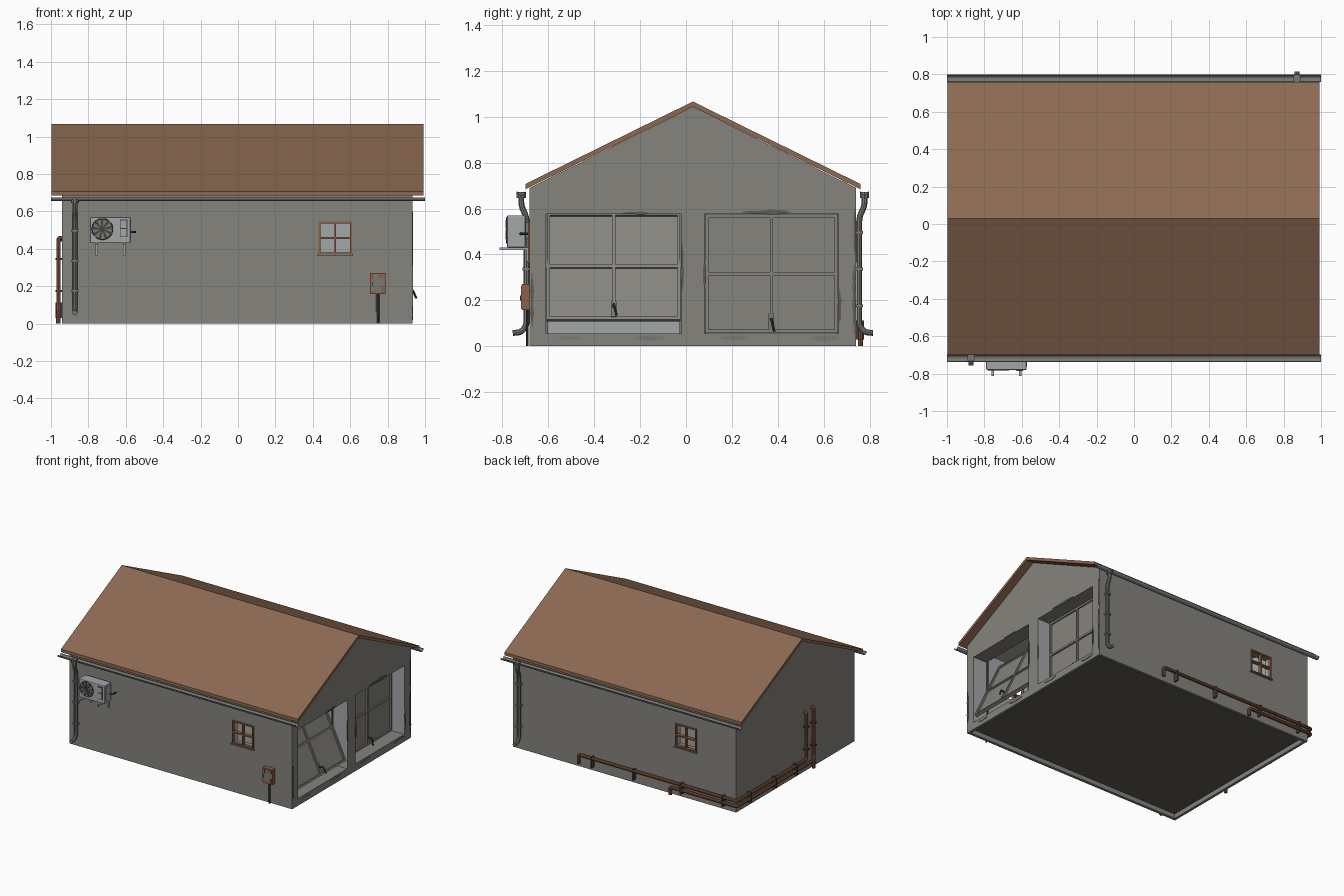
import bpy, bmesh, math, random
from mathutils import Vector, Matrix

if "Cube" in bpy.data.objects:
    bpy.data.objects.remove(bpy.data.objects["Cube"])
random.seed(4)


def mat(name, r, g, b):
    m = bpy.data.materials.new(name)
    m.diffuse_color = (r, g, b, 1)
    m.use_nodes = True
    m.node_tree.nodes["Principled BSDF"].inputs["Base Color"].default_value = m.diffuse_color
    return m


WALL = mat("wall concrete", .235, .228, .205)
LIGHT = mat("light grey", .37, .385, .395)
ROOF = mat("roof brown", .262, .141, .083)
RUST = mat("rust", .27, .115, .06)
METAL = mat("gutter metal", .19, .19, .178)
DARK = mat("dark metal", .05, .05, .048)
CHIP = mat("exposed mortar", .11, .107, .098)


def make(name, verts, faces, m, matrix=None):
    me = bpy.data.meshes.new(name)
    me.from_pydata(verts, [], faces)
    bm = bmesh.new()
    bm.from_mesh(me)
    bmesh.ops.recalc_face_normals(bm, faces=bm.faces)
    if matrix:
        bm.transform(matrix)
    bm.to_mesh(me)
    bm.free()
    me.materials.append(m)
    ob = bpy.data.objects.new(name, me)
    bpy.context.collection.objects.link(ob)
    return ob


def prism(name, prof, a, b, m, axis='x', matrix=None):
    """Extrude a 2D profile from a to b along x (profile y,z) or y (profile x,z)."""
    f = (lambda p, t: (t, p[0], p[1])) if axis == 'x' else (lambda p, t: (p[0], t, p[1]))
    n = len(prof)
    faces = [tuple(range(n)), tuple(range(n, 2 * n))]
    faces += [(i, (i + 1) % n, n + (i + 1) % n, n + i) for i in range(n)]
    return make(name, [f(p, a) for p in prof] + [f(p, b) for p in prof], faces, m, matrix)


def box(name, x0, x1, y0, y1, z0, z1, m, matrix=None):
    return prism(name, [(y0, z0), (y1, z0), (y1, z1), (y0, z1)], x0, x1, m, 'x', matrix)


def tube(name, pts, r, m, bend=.03, matrix=None):
    """Round pipe through points, with filleted corners."""
    P = [Vector(p) for p in pts]
    path = [P[0]]
    for a, b, c in zip(P, P[1:], P[2:]):
        d = min(bend, (a - b).length * .45, (c - b).length * .45)
        s, e = b + (a - b).normalized() * d, b + (c - b).normalized() * d
        path += [s * (1 - t) ** 2 + b * 2 * t * (1 - t) + e * t * t for t in (0, .25, .5, .75, 1)]
    path.append(P[-1])
    cu = bpy.data.curves.new(name, 'CURVE')
    cu.dimensions = '3D'
    cu.bevel_depth, cu.bevel_resolution, cu.use_fill_caps = r, 3, True
    sp = cu.splines.new('POLY')
    sp.points.add(len(path) - 1)
    for q, p in zip(sp.points, path):
        q.co = (*(matrix @ p if matrix else p), 1)
    cu.materials.append(m)
    ob = bpy.data.objects.new(name, cu)
    bpy.context.collection.objects.link(ob)
    bpy.ops.object.select_all(action='DESELECT')
    bpy.context.view_layer.objects.active = ob
    ob.select_set(True)
    bpy.ops.object.convert(target='MESH')
    bpy.ops.object.shade_smooth_by_angle()
    return ob


YC = .03


def house(half, base, eave, ridge):
    return [(YC - half, base), (YC + half, base), (YC + half, eave), (YC, ridge), (YC - half, eave)]


# Walls: hollow shell with door and window openings and a recess under the floor
walls = prism("walls", house(.711, 0, .69, 1.043), -.94, .932, WALL)
DOORS = [(-.61, -.02), (.08, .665)]
cuts = [prism("room_cutter", house(.655, .055, .65, .973), -.885, .815, LIGHT),
        box("under_cutter", -.92, .912, -.66, .72, -.1, .035, WALL),
        box("front_window_cutter", .435, .605, -.8, -.5, .375, .54, LIGHT),
        box("back_window_cutter", -.605, -.435, .6, .9, .375, .54, LIGHT)]
cuts += [box("door_cutter", .7, 1.1, a, b, .055, .575, LIGHT) for a, b in DOORS]
bpy.context.view_layer.objects.active = walls
for c in cuts:
    md = walls.modifiers.new("cut", 'BOOLEAN')
    md.operation, md.solver, md.object = 'DIFFERENCE', 'EXACT', c
    bpy.ops.object.modifier_apply(modifier=md.name)
    bpy.data.objects.remove(c)
me = walls.data
me.materials.clear()
for m in (WALL, LIGHT, CHIP):
    me.materials.append(m)
for p in me.polygons:
    c, n = p.center, p.normal
    inside = abs(c.x + .004) < .93 and abs(c.y - YC) < .705 and c.z > .045
    p.material_index = 1 if inside and abs(n.z) < .3 else (2 if n.z < -.9 and c.z > .01 and c.z < .1 else 0)

# Roof
ez, rz = .707, 1.066
prism("roof", [(YC - .73, ez), (YC, rz), (YC + .73, ez), (YC + .73, ez - .023),
               (YC, rz - .023), (YC - .73, ez - .023)], -.997, .993, ROOF)


# Gutters and downspouts, mirrored front to back
def arc(cy, cz, r, a0, a1, n=8):
    return [(cy + r * math.cos(a0 + (a1 - a0) * i / n), cz + r * math.sin(a0 + (a1 - a0) * i / n)) for i in range(n + 1)]


for s, side, x in ((-1, "front", -.872), (1, "back", .872)):
    gy = YC + s * .748
    g = arc(gy, .675, .02, math.pi, 2 * math.pi) + arc(gy, .675, .016, 2 * math.pi, math.pi)
    prism(side + "_gutter", g, -1, 1, METAL)
    wy = YC + s * .725
    tube(side + "_downspout", [(x, gy, .67), (x, gy, .61), (x, wy, .565), (x, wy, .09),
                               (x, wy + s * .025, .06), (x, wy + s * .06, .058)], .0135, METAL)
    tube(side + "_funnel", [(x, gy, .645), (x, gy, .672)], .021, METAL)
    for z in (.17, .33, .49):
        box(side + "_downspout_clamp", x - .018, x + .018, wy - .017, wy + .017, z, z + .012, METAL)


# Windows: rusty frame, crossbars and sill
def window(name, x0, y, out):
    x1, z0, z1, t = x0 + .18, .37, .545, .01
    ya, yb = sorted((y - out * .018, y + out * .008))
    xm, zm = (x0 + x1) / 2, (z0 + z1) / 2
    for a, b, c, d in ((x0, x0 + t, z0, z1), (x1 - t, x1, z0, z1), (x0, x1, z0, z0 + t), (x0, x1, z1 - t, z1),
                       (xm - .005, xm + .005, z0, z1), (x0, x1, zm - .005, zm + .005)):
        box(name + "_frame", a, b, ya, yb, c, d, RUST)
    box(name + "_sill", x0 - .006, x1 + .006, *sorted((y, y + out * .015)), z0 - .006, z0 + .002, METAL)


window("front_window", .43, -.681, -1)
window("back_window", -.61, .741, 1)


# Garage doors in local space: x out, y along wall, z up from the bottom edge
def door(name, y0, y1, h, M):
    box(name + "_panel", -.012, 0, y0, y1, 0, h, WALL, M)
    ym, t = (y0 + y1) / 2, .014
    for a, b, c, d in ((y0, y0 + t, 0, h), (y1 - t, y1, 0, h), (y0, y1, 0, t), (y0, y1, h - t, h),
                       (ym - t / 2, ym + t / 2, 0, h), (y0, y1, h / 2 - t / 2, h / 2 + t / 2)):
        box(name + "_bar", 0, .011, a, b, c, d, WALL, M)
    box(name + "_handle_plate", .011, .015, ym - .012, ym + .012, .012, .085, METAL, M)
    tube(name + "_handle", [(.012, ym, .06), (.045, ym, .06), (.045, ym + .012, .005)], .006, DARK, .012, M)


door("tilted_door", -.607, -.023, .515,
     Matrix.Translation((.915, 0, .112)) @ Matrix.Rotation(-math.radians(25), 4, 'Y'))
door("closed_door", .083, .662, .515, Matrix.Translation((.82, 0, .058)))

# Door tracks inside the openings
for a, b in DOORS:
    for y in (a, b - .008):
        box("door_track", .80, .812, y, y + .008, .055, .575, METAL)


# Broken plaster: ragged thin plates on the door wall
def chip(y0, y1, z0, z1, m, n=9):
    tall = (z1 - z0) > (y1 - y0)
    lo, hi = [], []
    for i in range(n + 1):
        t, e = i / n, math.sin(math.pi * i / n) ** .5 if 0 < i < n else .1
        w = e * random.uniform(.45, 1) / 2
        if tall:
            ym = (y0 + y1) / 2
            lo.append((ym - w * (y1 - y0), z0 + t * (z1 - z0)))
            hi.append((ym + w * (y1 - y0), z0 + t * (z1 - z0)))
        else:
            zm = (z0 + z1) / 2
            lo.append((y0 + t * (y1 - y0), zm - w * (z1 - z0)))
            hi.append((y0 + t * (y1 - y0), zm + w * (z1 - z0)))
    prism("broken_plaster", lo + hi[::-1], .928, .936, m)


for c in ((-.28, -.16, .572, .588), (.24, .46, .572, .596), (-.025, -.008, .24, .45), (.072, .088, .25, .37),
          (.66, .68, .1, .25)):
    chip(*c, CHIP)
for c in ((-.22, -.09, .02, .05), (-.56, -.46, .025, .045), (.14, .27, .022, .05), (.54, .67, .02, .05)):
    chip(*c, METAL)
for c in ((-.682, -.66, .08, .32), (.722, .742, .05, .36), (.728, .742, .4, .6)):
    chip(*c, CHIP, 12)

# Heating pipes around the back left corner
px, py = -.96, .76
for name, x, z, y, top in (("upper_pipe", .37, .098, -.075, .45), ("lower_pipe", -.4, .058, -.16, .458)):
    tube(name, [(x, py, .0 if x < 0 else .03), (x, py, z), (px, py, z), (px, y, z), (px, y, top), (-.93, y, top)],
         .012, RUST, .022)
    for cz in (.17, .34):
        box(name + "_clamp", -.976, -.938, y - .016, y + .016, cz, cz + .01, DARK)
tube("drain_pipe", [(px, -.16, 0), (px, -.16, .1)], .012, RUST)
for x in (-.85, -.5, -.1, .25):
    box("pipe_bracket", x, x + .01, .738, .775, .03, .112, DARK)
for y in (.6, .3, .05):
    box("pipe_bracket", -.976, -.938, y, y + .01, .03, .112, DARK)

# Air conditioner
ac = box("air_conditioner", -.79, -.575, -.78, -.70, .43, .57, LIGHT)
bv = ac.modifiers.new("bevel", 'BEVEL')
bv.width, bv.segments = .005, 2
fx, fz, fy = -.725, .505, -.7845
ring = arc(fx, fz, .056, 0, 2 * math.pi, 24)
bpy.ops.mesh.primitive_torus_add(major_radius=.055, minor_radius=.003, major_segments=28, minor_segments=6,
                                 location=(fx, -.781, fz), rotation=(math.pi / 2, 0, 0))
o = bpy.context.object
o.name = "fan_ring"
o.data.materials.append(DARK)
prism("fan_recess", ring[:-1], -.782, -.779, METAL, 'y')
prism("fan_hub", arc(fx, fz, .014, 0, 2 * math.pi, 12)[:-1], fy, -.78, DARK, 'y')
for i in range(9):
    a = i * 2 * math.pi / 9
    pts = [(fx + r * math.cos(a + d), fz + r * math.sin(a + d)) for r, d in ((.012, 0), (.05, .08), (.05, .36), (.012, .5))]
    prism("fan_blade", pts, fy, -.781, DARK, 'y')
box("control_frame", -.632, -.592, -.784, -.779, .462, .556, DARK)
for z in (.467, .512):
    box("control_panel", -.628, -.596, -.787, -.78, z, z + .039, LIGHT)
box("side_panel", -.577, -.571, -.765, -.715, .45, .555, LIGHT)
for x in (-.755, -.608):
    box("unit_bracket_arm", x - .006, x + .006, -.812, -.67, .42, .43, LIGHT)
    box("unit_bracket_leg", x - .006, x + .006, -.695, -.68, .365, .43, LIGHT)
    box("unit_mount", x - .006, x + .006, -.71, -.67, .47, .54, METAL)
tube("coolant_line", [(-.58, -.72, .49), (-.55, -.72, .49), (-.55, -.67, .49)], .006, DARK, .01)

# Electrical box with rust patches and conduit
box("electric_box", .706, .788, -.714, -.675, .158, .27, RUST)
box("electric_box_door", .711, .783, -.718, -.71, .163, .265, METAL)
for x0, x1, z0, z1 in ((.711, .728, .235, .265), (.75, .783, .243, .265), (.765, .783, .163, .2), (.711, .735, .163, .172)):
    box("rust_patch", x0, x1, -.7195, -.716, z0, z1, RUST)
box("electric_box_latch", .717, .723, -.723, -.716, .2, .222, DARK)
tube("conduit", [(.75, -.692, .16), (.75, -.692, .0)], .006, DARK)
tube("conduit_cable", [(.742, -.694, .16), (.742, -.694, .07), (.748, -.694, .05)], .004, METAL, .01)
